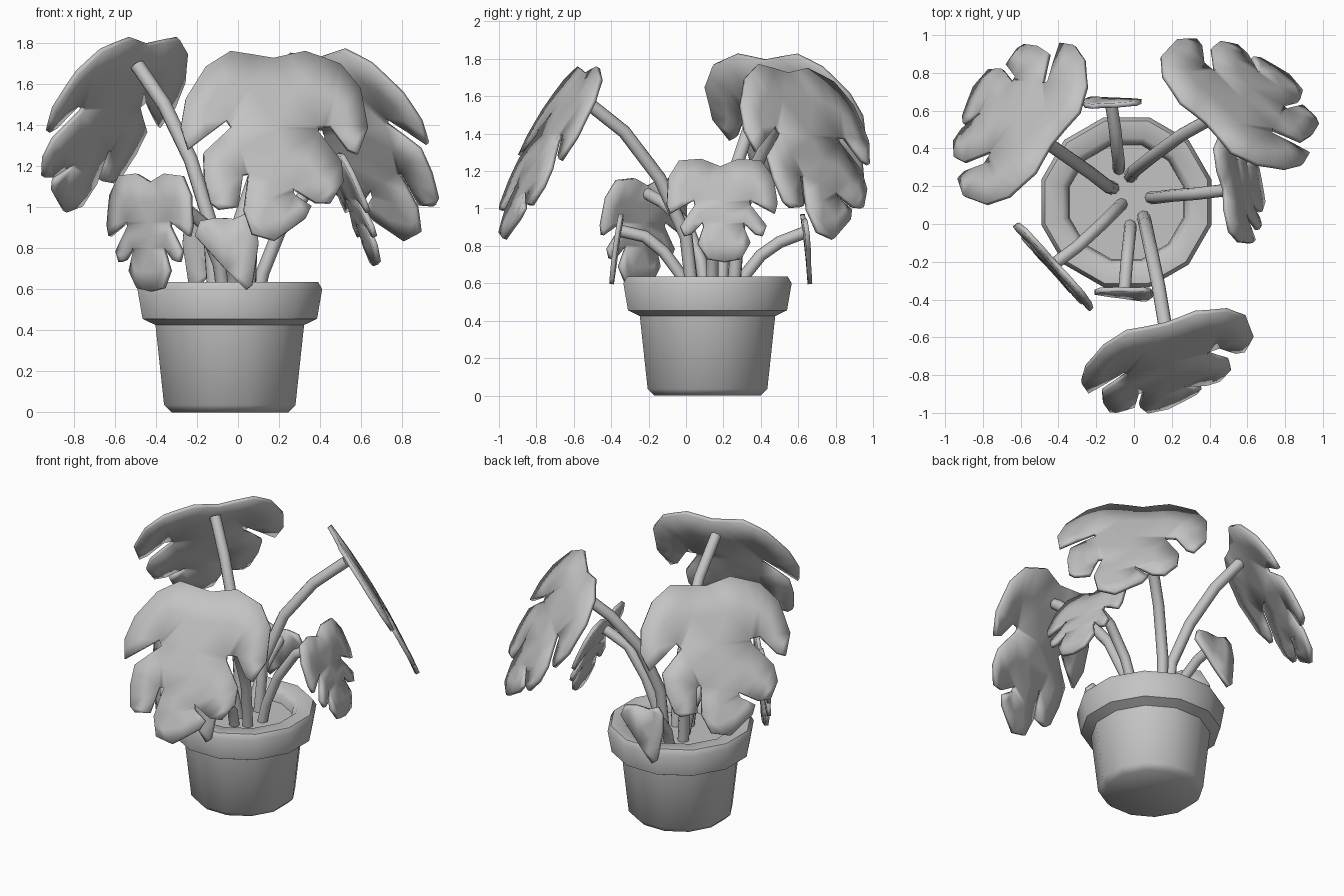
import bpy, bmesh, math
from mathutils import Vector

if "Cube" in bpy.data.objects:
    bpy.data.objects.remove(bpy.data.objects["Cube"])

grey = bpy.data.materials.new("plain_grey")
grey.diffuse_color = (0.55, 0.55, 0.55, 1)
grey.use_nodes = True
grey.node_tree.nodes["Principled BSDF"].inputs["Base Color"].default_value = grey.diffuse_color


def finish(ob, angle):
    ob.data.materials.clear()
    ob.data.materials.append(grey)
    bpy.ops.object.select_all(action='DESELECT')
    ob.select_set(True)
    bpy.context.view_layer.objects.active = ob
    bpy.ops.object.shade_smooth_by_angle(angle=math.radians(angle))


def mesh_object(name, bm):
    me = bpy.data.meshes.new(name)
    bm.to_mesh(me)
    bm.free()
    ob = bpy.data.objects.new(name, me)
    bpy.context.collection.objects.link(ob)
    return ob


# Lathed twelve-sided part; radii are measured to the flats
def lathe(name, profile, centre, sides=12, angle=50):
    bm = bmesh.new()
    rings = []
    for r, z in profile:
        r /= math.cos(math.pi / sides)
        rings.append([bm.verts.new((centre[0] + r * math.cos((i + .5) * math.tau / sides),
                                    centre[1] + r * math.sin((i + .5) * math.tau / sides), z))
                      for i in range(sides)])
    for a, b in zip(rings, rings[1:]):
        for i in range(sides):
            j = (i + 1) % sides
            bm.faces.new((a[i], a[j], b[j], b[i]))
    bm.faces.new(rings[0][::-1])
    bm.faces.new(rings[-1])
    ob = mesh_object(name, bm)
    finish(ob, angle)


# Leaf: flat outline (u right, s down) placed by an origin and two direction vectors
def leaf(name, outline, origin, U, W, bend=0.15, fold=0.06):
    O, U, W = Vector(origin), Vector(U), Vector(W)
    N = W.cross(U).normalized()
    bm = bmesh.new()
    bm.faces.new([bm.verts.new((u, s, 0)) for u, s in reversed(outline)])
    bmesh.ops.triangulate(bm, faces=bm.faces[:])
    bmesh.ops.subdivide_edges(bm, edges=bm.edges[:], cuts=1, use_grid_fill=True)
    length = max(s for u, s in outline)
    for v in bm.verts:
        u, s = v.co.x, v.co.y
        lift = bend * s * (length - s) + fold * abs(u) - 0.2 * u * u
        v.co = O + U * u + W * s + N * lift
    ob = mesh_object(name, bm)
    mod = ob.modifiers.new("thickness", 'SOLIDIFY')
    mod.thickness = 0.025
    mod.offset = 0
    finish(ob, 40)


# Stem: eight-sided tube along a bent path
def stem(name, pts, radius=0.036):
    cu = bpy.data.curves.new(name, 'CURVE')
    cu.dimensions = '3D'
    cu.bevel_depth = radius
    cu.bevel_resolution = 2
    cu.use_fill_caps = True
    sp = cu.splines.new('POLY')
    sp.points.add(len(pts) - 1)
    for p, co in zip(sp.points, pts):
        p.co = (*co, 1)
    ob = bpy.data.objects.new(name, cu)
    bpy.context.collection.objects.link(ob)
    bpy.ops.object.select_all(action='DESELECT')
    ob.select_set(True)
    bpy.context.view_layer.objects.active = ob
    bpy.ops.object.convert(target='MESH')
    finish(bpy.context.view_layer.objects.active, 50)


# Pot and soil
centre = (-0.04, 0.115)
lathe("pot", [(.285, 0), (.32, .035), (.362, .425), (.425, .455), (.45, .60), (.43, .635),
              (.34, .635), (.308, .60), (.30, .52)], centre)
lathe("soil", [(.302, .50), (.302, .55)], centre)

# Large split leaf outline
big = [(0, 0), (32, -7), (67, 6), (87, 31), (94, 71), (84, 97), (74, 93), (56, 70), (43, 71),
       (44, 77), (67, 106), (69, 126), (57, 146), (42, 146), (18, 132), (20, 139), (37, 150),
       (32, 161), (2, 182), (-21, 176), (-30, 153), (-26, 118), (-32, 119), (-36, 150),
       (-55, 152), (-63, 146), (-70, 121), (-71, 97), (-43, 71), (-48, 64), (-86, 92),
       (-93, 69), (-88, 41), (-68, 9), (-43, -7)]
big = [(u / 206, s / 206) for u, s in big]

# Small split leaf outline, mirrored from one half
half = [(.1, -.02), (.22, -.01), (.28, .08), (.295, .22), (.28, .27), (.15, .2), (.145, .225),
        (.23, .34), (.21, .39), (.17, .38), (.11, .32), (.105, .34), (.14, .43), (.09, .51)]
small = [(0, .02)] + half + [(0, .525)] + [(-u, s) for u, s in reversed(half)]

# Young undivided leaf outline
young = [(-.16, .06), (-.135, -.01), (-.06, -.025), (.03, -.02), (.1, -.05), (.14, -.01),
         (.15, .1), (.12, .3), (.09, .325), (-.01, .225)]

leaf("front_large_leaf", big, (.17, -.53, 1.72), (1, .28, 0), (0, -.5, -1))
leaf("right_large_leaf", big, (.38, .54, 1.72), (-.74, .72, -.06), (.5, .27, -1))
leaf("left_large_leaf", big, (-.44, .42, 1.79), (-.64, -.88, 0), (-.45, .35, -.92))
leaf("right_small_leaf", small, (.47, .18, 1.24), (-.18, 1, 0), (.38, .05, -1))
leaf("left_small_leaf", small, (-.42, -.20, 1.14), (.69, -.76, 0), (0, -.1, -1.05))
leaf("front_young_leaf", young, (-.05, -.35, .92), (1, -.02, 0), (0, -.13, -1))
leaf("back_young_leaf", young, (-.12, .63, .92), (-1, -.04, 0), (0, .1, -1))

# Stems
stem("front_large_stem", [(.05, .04, .5), (.06, 0, .85), (.09, -.14, 1.16),
                          (.13, -.33, 1.41), (.17, -.57, 1.6)])
stem("right_large_stem", [(-.02, .25, .5), (0, .28, .9), (.1, .36, 1.2),
                          (.25, .47, 1.42), (.43, .57, 1.58)])
stem("left_large_stem", [(-.11, .19, .5), (-.14, .2, .94), (-.23, .27, 1.23),
                         (-.36, .36, 1.5), (-.49, .45, 1.69)])
stem("right_small_stem", [(.08, .14, .5), (.12, .14, .68), (.2, .15, .88),
                          (.33, .16, 1.07), (.49, .18, 1.15)], .033)
stem("left_small_stem", [(-.06, .11, .5), (-.09, .08, .72), (-.17, 0, .92),
                         (-.3, -.12, 1.03), (-.42, -.21, 1.08)], .033)
stem("front_young_stem", [(-.02, 0, .5), (-.02, -.03, .65), (-.03, -.12, .77),
                          (-.04, -.22, .85), (-.05, -.35, .88)], .033)
stem("back_young_stem", [(-.08, .28, .5), (-.08, .32, .65), (-.09, .4, .75),
                         (-.1, .5, .82), (-.12, .63, .87)], .033)
